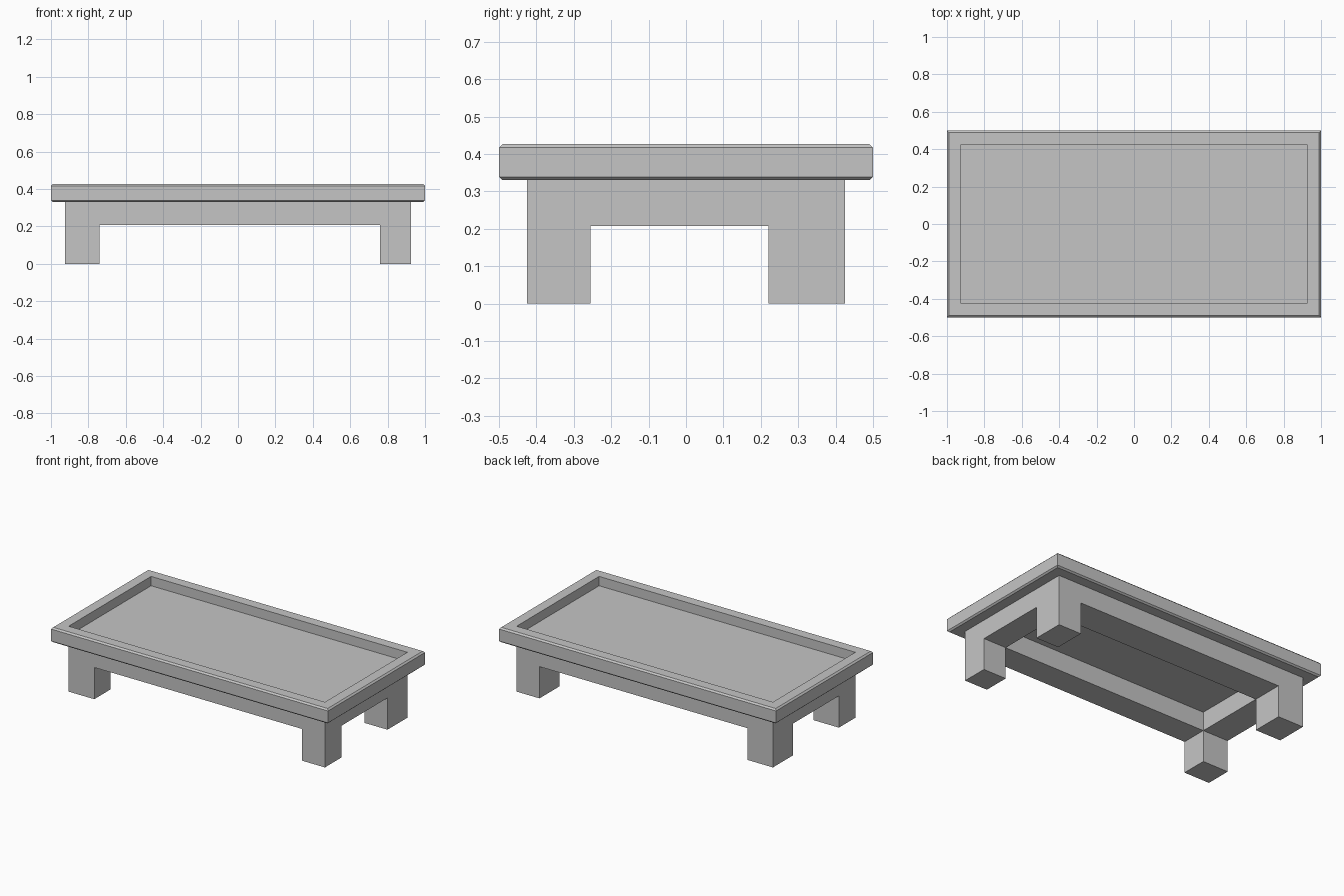
import bpy
import bmesh

cube = bpy.data.objects.get("Cube")
if cube:
    bpy.data.objects.remove(cube, do_unlink=True)

grey = bpy.data.materials.new("plain_grey")
grey.use_nodes = True
grey.diffuse_color = (0.56, 0.56, 0.56, 1)
grey.node_tree.nodes["Principled BSDF"].inputs["Base Color"].default_value = (0.56, 0.56, 0.56, 1)


def loft(name, sections, cap_start=False, cap_end=False):
    """Join rectangles (x0, x1, y0, y1, z) in order into one flat-faced part."""
    bm = bmesh.new()
    rings = []
    for x0, x1, y0, y1, z in sections:
        corners = ((x0, y0), (x1, y0), (x1, y1), (x0, y1))
        rings.append([bm.verts.new((x, y, z)) for x, y in corners])
    for a, b in zip(rings, rings[1:]):
        for i in range(4):
            j = (i + 1) % 4
            bm.faces.new((a[i], a[j], b[j], b[i]))
    if cap_start:
        bm.faces.new(rings[0][::-1])
    if cap_end:
        bm.faces.new(rings[-1])
    mesh = bpy.data.meshes.new(name)
    bm.to_mesh(mesh)
    bm.free()
    mesh.materials.append(grey)
    obj = bpy.data.objects.new(name, mesh)
    bpy.context.scene.collection.objects.link(obj)
    return obj


def centred(half_x, half_y, z):
    return (-half_x, half_x, -half_y, half_y, z)


BASE_X, BASE_Y = 0.925, 0.425      # outer size of the base
APRON_Z, TOP_Z = 0.207, 0.33       # underside of apron and of tabletop
IN_X0, IN_X1 = -0.74, 0.76         # hollow inside the base
IN_Y0, IN_Y1 = -0.255, 0.22

# Tabletop: chamfered slab with a sunken panel
loft("tabletop", [
    centred(0.99, 0.49, TOP_Z),
    centred(1.0, 0.5, 0.339),
    centred(1.0, 0.5, 0.417),
    centred(0.99, 0.49, 0.427),
    centred(BASE_X, BASE_Y, 0.427),
    centred(BASE_X, BASE_Y, 0.366),
], cap_start=True, cap_end=True)

# Apron: hollow frame under the tabletop
loft("apron", [
    (IN_X0, IN_X1, IN_Y0, IN_Y1, TOP_Z),
    (IN_X0, IN_X1, IN_Y0, IN_Y1, APRON_Z),
    centred(BASE_X, BASE_Y, APRON_Z),
    centred(BASE_X, BASE_Y, TOP_Z),
])

# Legs: one block at each corner of the frame
for side, x0, x1 in (("right", -BASE_X, IN_X0), ("left", IN_X1, BASE_X)):
    for end, y0, y1 in (("front", -BASE_Y, IN_Y0), ("back", IN_Y1, BASE_Y)):
        loft(f"{end}_{side}_leg", [(x0, x1, y0, y1, 0), (x0, x1, y0, y1, APRON_Z)],
             cap_start=True)
